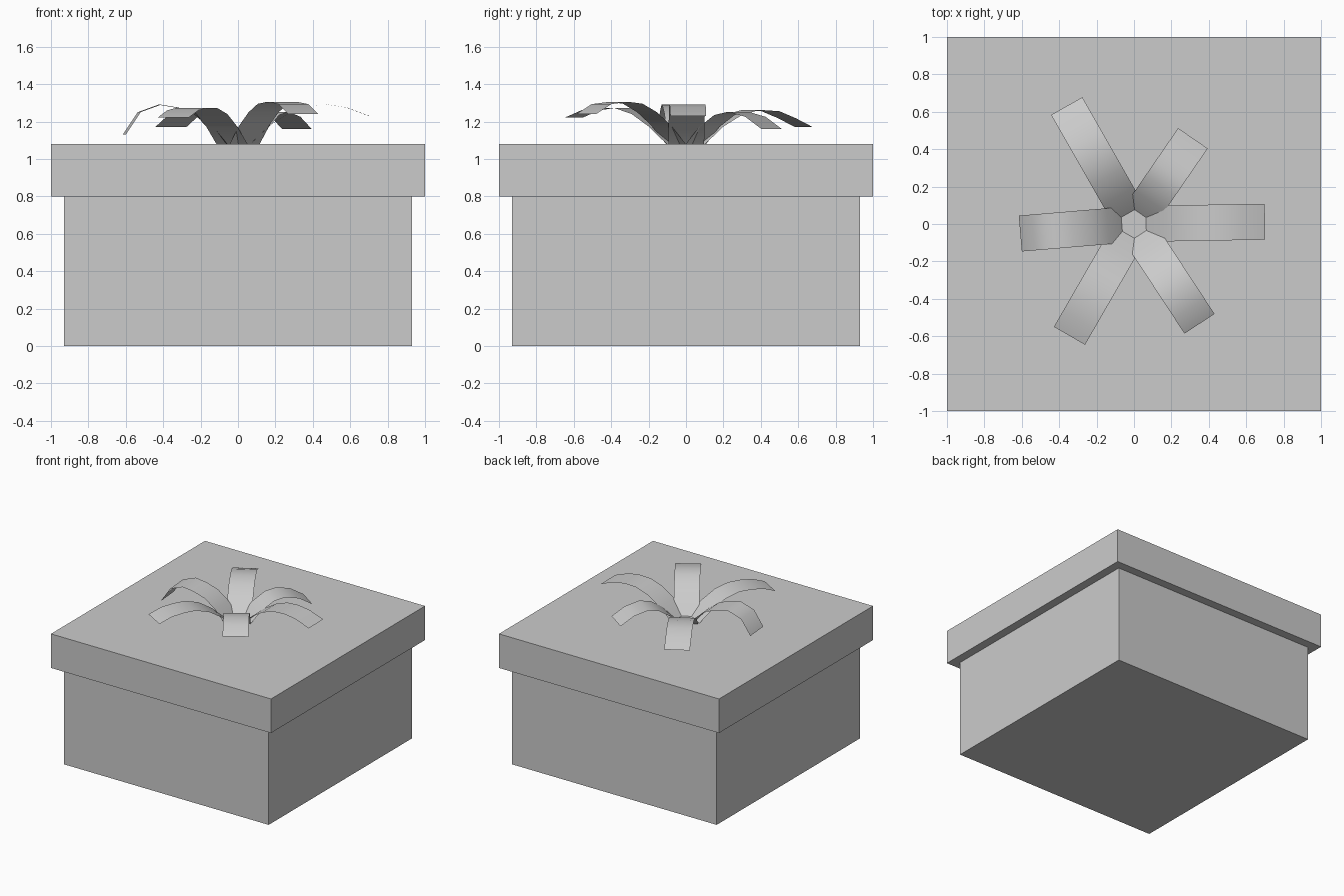
import bpy, math

if "Cube" in bpy.data.objects:
    bpy.data.objects.remove(bpy.data.objects["Cube"])

def box(name, half, z0, z1):
    bpy.ops.mesh.primitive_cube_add(size=1, location=(0, 0, (z0 + z1) / 2))
    ob = bpy.context.object
    ob.name = name
    ob.scale = (2 * half, 2 * half, z1 - z0)
    bpy.ops.object.transform_apply(location=True, scale=True)

def ribbon(name, angle, profile, width=0.192):
    # Sweep a flat strip along a (radius, height) profile
    a = math.radians(angle)
    verts, faces = [], []
    for r, z in profile:
        for s in (-width / 2, width / 2):
            verts.append((r * math.cos(a) - s * math.sin(a),
                          r * math.sin(a) + s * math.cos(a), z))
    for i in range(len(profile) - 1):
        faces.append((2 * i, 2 * i + 2, 2 * i + 3, 2 * i + 1))
    me = bpy.data.meshes.new(name)
    me.from_pydata(verts, [], faces)
    me.shade_smooth()
    bpy.context.collection.objects.link(bpy.data.objects.new(name, me))

# Box body and overhanging lid
box("box_body", 0.93, 0, 0.8)
box("box_lid", 1.0, 0.8, 1.08)

# Bow: six curled ribbon strips, each starting on the lid near the centre
START = (0.065, 1.08)
strips = [
    (1, [(.17, 1.18), (.28, 1.25), (.38, 1.285), (.48, 1.29), (.58, 1.275), (.70, 1.23)]),
    (55.5, [(.15, 1.17), (.25, 1.235), (.34, 1.252), (.45, 1.225), (.556, 1.16)]),
    (119.7, [(.17, 1.17), (.29, 1.235), (.40, 1.262), (.52, 1.255), (.62, 1.218), (.726, 1.17)]),
    (184.8, [(.14, 1.17), (.23, 1.24), (.33, 1.275), (.42, 1.29), (.53, 1.25), (.61, 1.13)]),
    (240, [(.17, 1.17), (.28, 1.24), (.39, 1.273), (.49, 1.273), (.59, 1.26), (.69, 1.222)]),
    (303.3, [(.16, 1.18), (.25, 1.25), (.34, 1.295), (.43, 1.305), (.54, 1.293), (.638, 1.24)]),
]
for i, (angle, pts) in enumerate(strips):
    ribbon(f"bow_strip_{i + 1}", angle, [START] + pts)
